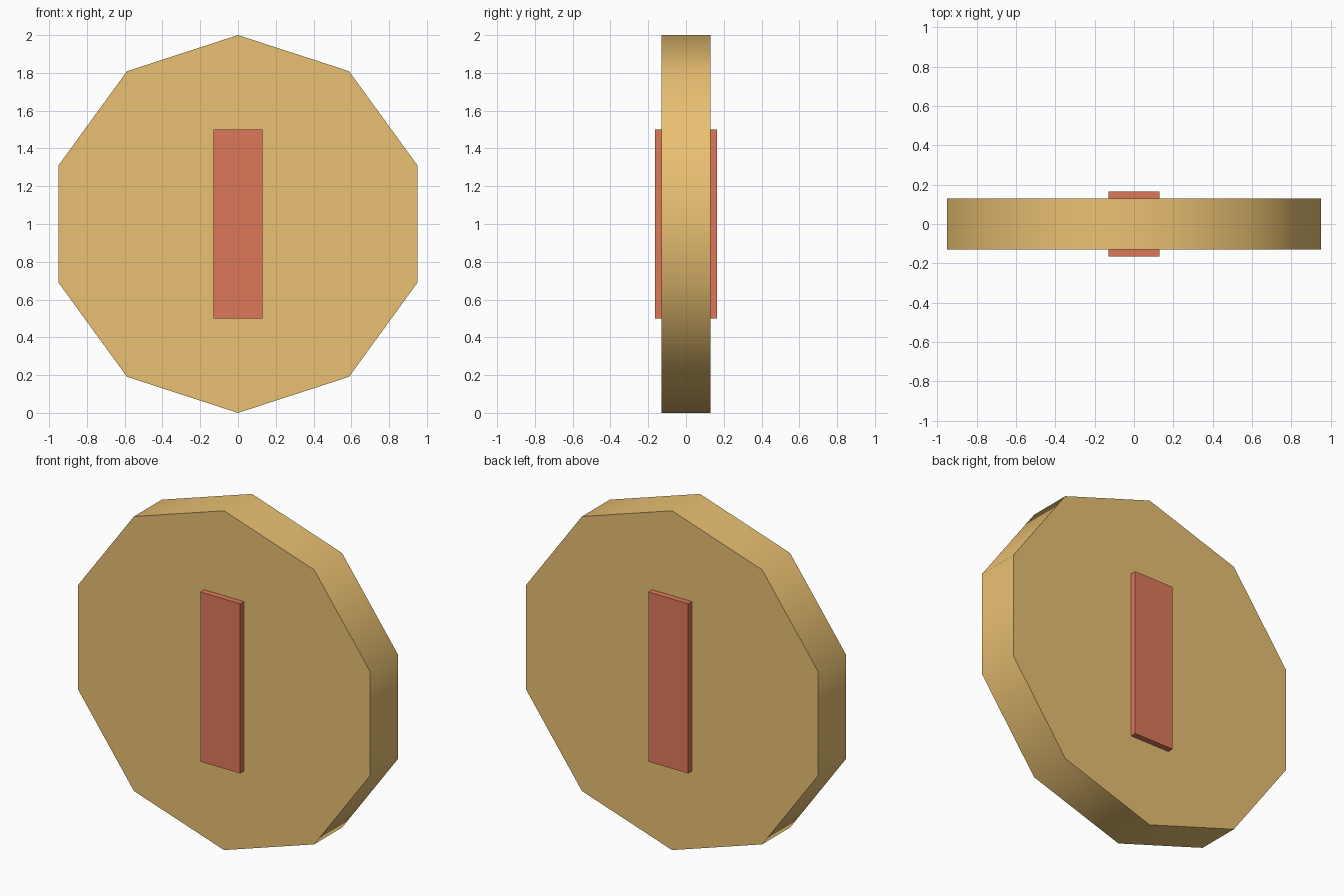
import bpy, bmesh, math

if "Cube" in bpy.data.objects:
    bpy.data.objects.remove(bpy.data.objects["Cube"])

def material(name, color):
    m = bpy.data.materials.new(name)
    m.diffuse_color = (*color, 1.0)
    m.use_nodes = True
    m.node_tree.nodes["Principled BSDF"].inputs["Base Color"].default_value = m.diffuse_color
    return m

def prism(name, profile, half_depth, mat):
    """Extrude an x/z outline symmetrically along y."""
    bm = bmesh.new()
    face = bm.faces.new([bm.verts.new((x, -half_depth, z)) for x, z in profile])
    ext = bmesh.ops.extrude_face_region(bm, geom=[face], use_keep_orig=True)
    verts = [g for g in ext["geom"] if isinstance(g, bmesh.types.BMVert)]
    bmesh.ops.translate(bm, verts=verts, vec=(0, 2 * half_depth, 0))
    bmesh.ops.recalc_face_normals(bm, faces=bm.faces)
    mesh = bpy.data.meshes.new(name)
    bm.to_mesh(mesh)
    bm.free()
    mesh.materials.append(mat)
    obj = bpy.data.objects.new(name, mesh)
    bpy.context.collection.objects.link(obj)
    return obj

gold = material("gold", (0.82, 0.53, 0.17))
red = material("red", (0.72, 0.19, 0.10))

# Ten-sided coin disc standing on a corner, with a smooth rim
angles = [math.radians(90 + 36 * i) for i in range(10)]
coin = prism("coin_disc", [(math.cos(a), 1 + math.sin(a)) for a in angles], 0.13, gold)
for f in coin.data.polygons:
    f.use_smooth = abs(f.normal.y) < 0.5

# Raised bar showing on both faces
prism("raised_bar", [(-0.13, 0.5), (0.13, 0.5), (0.13, 1.5), (-0.13, 1.5)], 0.165, red)
